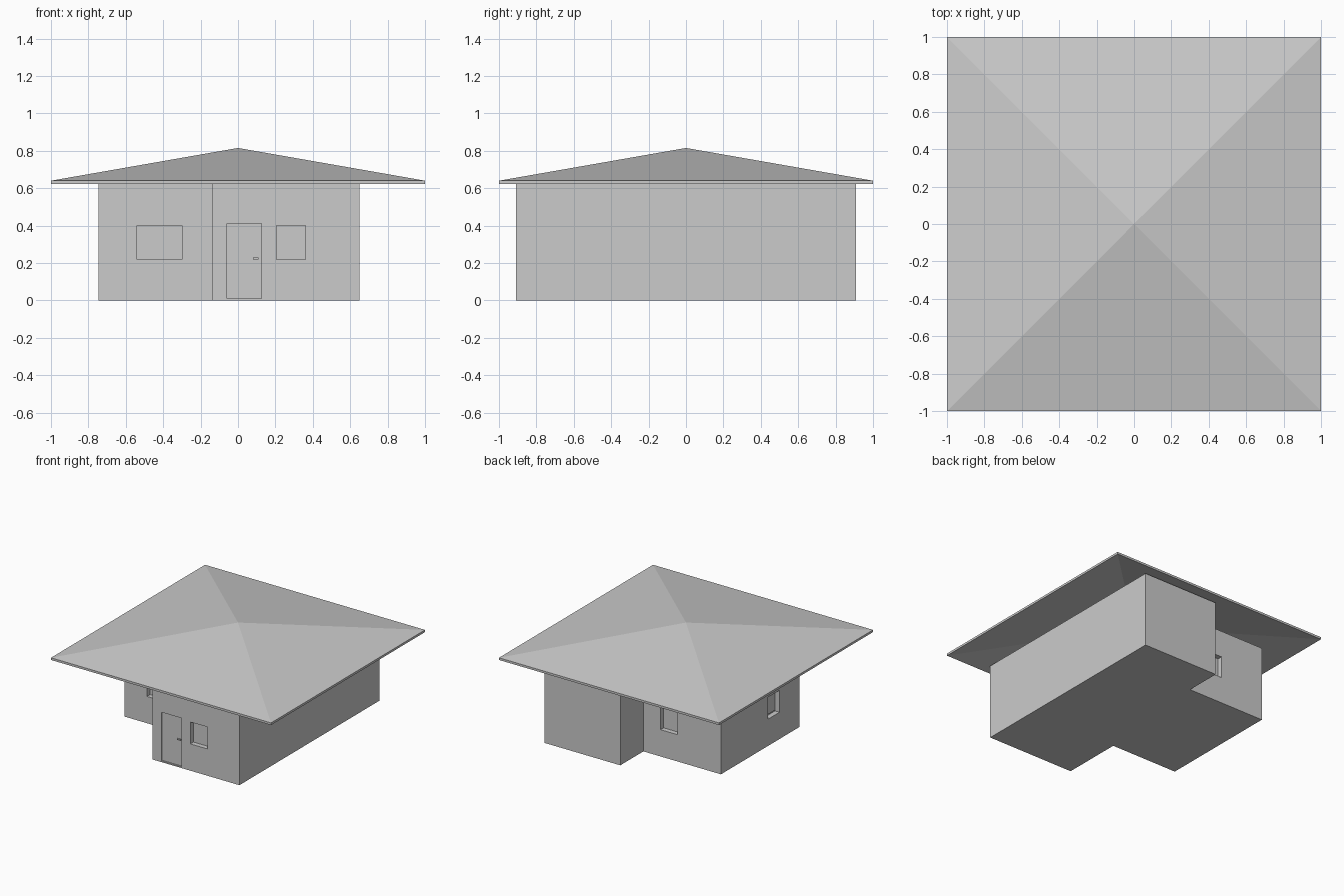
import bpy, bmesh
from mathutils import Vector

if "Cube" in bpy.data.objects:
    bpy.data.objects.remove(bpy.data.objects["Cube"], do_unlink=True)

GREY = (0.6, 0.6, 0.6, 1)
mat = bpy.data.materials.new("plain_grey")
mat.use_nodes = True
mat.diffuse_color = GREY
mat.node_tree.nodes["Principled BSDF"].inputs["Base Color"].default_value = GREY

WALL_TOP, EAVE, APEX, THICK = 0.622, 0.64, 0.815, 0.018
RECESS, DOOR_RECESS = 0.04, 0.012


def finish(name, bm):
    bmesh.ops.recalc_face_normals(bm, faces=bm.faces)
    mesh = bpy.data.meshes.new(name)
    bm.to_mesh(mesh)
    bm.free()
    mesh.materials.append(mat)
    obj = bpy.data.objects.new(name, mesh)
    bpy.context.collection.objects.link(obj)
    return obj


def box(name, low, high):
    low, high = Vector(low), Vector(high)
    bm = bmesh.new()
    bmesh.ops.create_cube(bm, size=1)
    for v in bm.verts:
        v.co = (low + high) / 2 + v.co * (high - low)
    return finish(name, bm)


def wall_box(name, axis, side, wall, span, height, near, far):
    """Box on a wall; near and far are depths measured inward from its face."""
    a, b = sorted((wall - side * near, wall - side * far))
    if axis == "y":
        return box(name, (span[0], a, height[0]), (span[1], b, height[1]))
    return box(name, (a, span[0], height[0]), (b, span[1], height[1]))


def cut(target, cutter):
    mod = target.modifiers.new("opening", "BOOLEAN")
    mod.operation = "DIFFERENCE"
    mod.solver = "EXACT"
    mod.object = cutter
    bpy.context.view_layer.objects.active = target
    bpy.ops.object.modifier_apply(modifier=mod.name)
    bpy.data.objects.remove(cutter, do_unlink=True)


# Walls: stepped floor plan raised to the eaves
plan = [(0.65, -0.91), (0.65, 0.91), (-0.04, 0.91), (-0.04, 0.61),
        (-0.745, 0.61), (-0.745, -0.41), (-0.14, -0.41), (-0.14, -0.91)]
bm = bmesh.new()
floor = bm.faces.new([bm.verts.new((x, y, 0)) for x, y in plan])
raised = bmesh.ops.extrude_face_region(bm, geom=[floor], use_keep_orig=True)
top = [v for v in raised["geom"] if isinstance(v, bmesh.types.BMVert)]
bmesh.ops.translate(bm, verts=top, vec=(0, 0, WALL_TOP))
walls = finish("walls", bm)

# Windows: recessed openings, each with a thin pane
windows = {
    "front_right_window": ("y", -1, -0.41, (-0.54, -0.30)),
    "front_left_window": ("y", -1, -0.91, (0.205, 0.36)),
    "back_window": ("y", 1, 0.61, (-0.35, -0.195)),
    "side_window": ("x", -1, -0.745, (-0.15, 0.0)),
}
sill, head, rim = 0.22, 0.40, 0.012
for name, (axis, side, wall, span) in windows.items():
    cut(walls, wall_box(name + "_cutter", axis, side, wall, span,
                        (sill, head), -0.05, RECESS))
    wall_box(name + "_pane", axis, side, wall, (span[0] + rim, span[1] - rim),
             (sill + rim, head - rim), RECESS - 0.006, RECESS + 0.002)

# Door: shallow recess with a small handle
cut(walls, wall_box("door_cutter", "y", -1, -0.91, (-0.06, 0.125),
                    (0.01, 0.41), -0.05, DOOR_RECESS))
wall_box("door_handle", "y", -1, -0.91, (0.08, 0.11), (0.22, 0.23),
         0.002, DOOR_RECESS + 0.002)

# Roof: square pyramid shell, open underneath, with a thin fascia
bm = bmesh.new()
rings = []
for drop in (0, THICK):
    ring = [bm.verts.new((x, y, EAVE - drop))
            for x, y in ((-1, -1), (1, -1), (1, 1), (-1, 1))]
    peak = bm.verts.new((0, 0, APEX - drop))
    for i in range(4):
        bm.faces.new((ring[i], ring[(i + 1) % 4], peak))
    rings.append(ring)
upper, lower = rings
for i in range(4):
    j = (i + 1) % 4
    bm.faces.new((upper[i], upper[j], lower[j], lower[i]))
finish("roof", bm)
